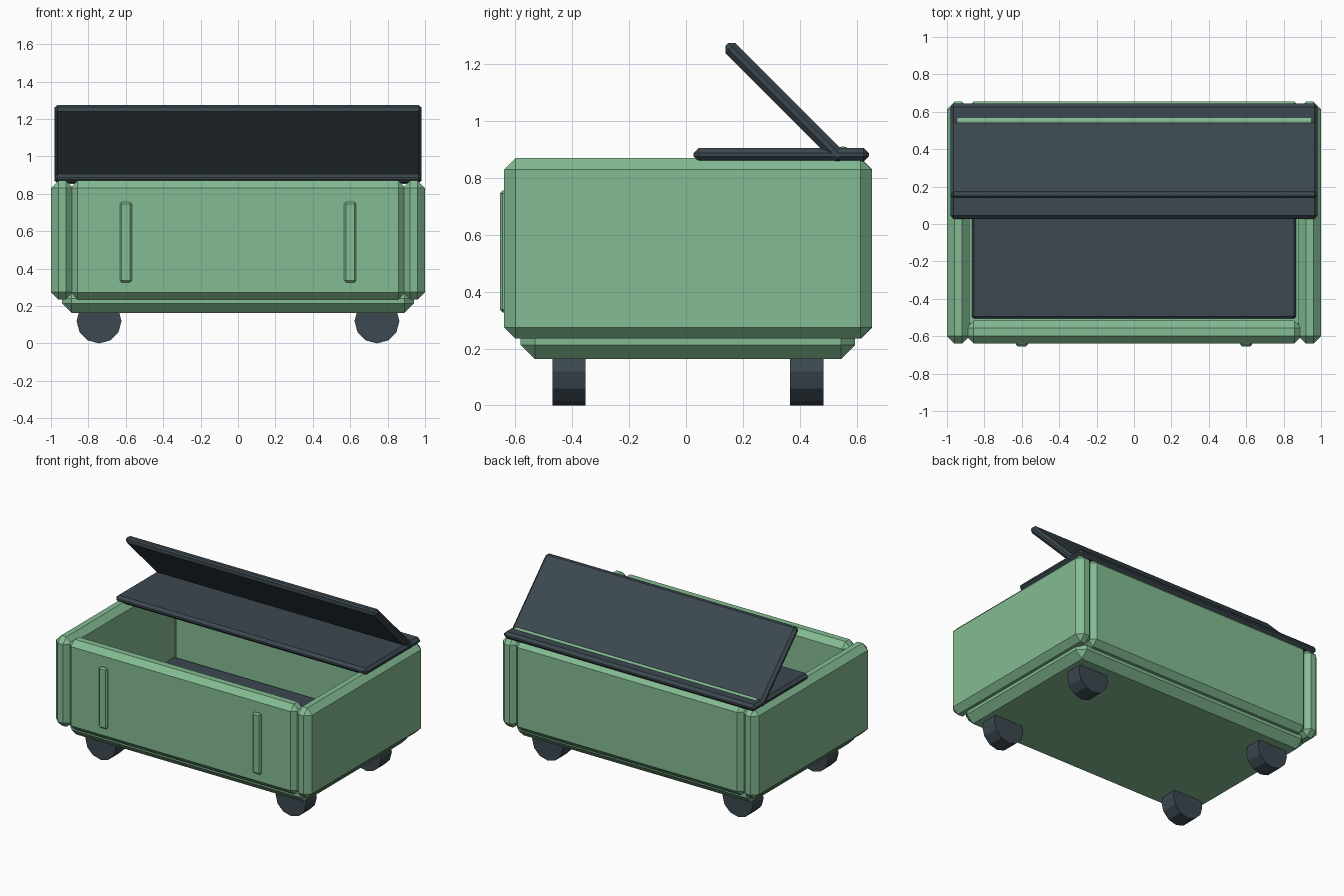
import bpy, math
from mathutils import Matrix

if "Cube" in bpy.data.objects:
    bpy.data.objects.remove(bpy.data.objects["Cube"])


def material(name, color):
    m = bpy.data.materials.new(name)
    m.diffuse_color = color
    m.use_nodes = True
    m.node_tree.nodes["Principled BSDF"].inputs["Base Color"].default_value = m.diffuse_color
    return m


GREEN = material("green_paint", (0.23, 0.50, 0.29, 1))
DARK = material("dark_slate", (0.045, 0.065, 0.08, 1))


def box(name, lo, hi, chamfer, mat, tilt=0):
    """Chamfered flat-faced box between two corners, optionally tilted about x."""
    size = [b - a for a, b in zip(lo, hi)]
    mid = [(a + b) / 2 for a, b in zip(lo, hi)]
    bpy.ops.mesh.primitive_cube_add(size=1, location=mid, rotation=(tilt, 0, 0))
    ob = bpy.context.object
    ob.name = name
    ob.data.transform(Matrix.Diagonal((*size, 1)))
    ob.data.materials.append(mat)
    bev = ob.modifiers.new("chamfer", 'BEVEL')
    bev.width = chamfer
    bev.segments = 1
    return ob


def cylinder(name, sides, radius, depth, loc, rot, mat):
    bpy.ops.mesh.primitive_cylinder_add(vertices=sides, radius=radius, depth=depth,
                                        location=loc, rotation=rot)
    ob = bpy.context.object
    ob.name = name
    ob.data.materials.append(mat)
    return ob


# base tray and dark inner floor
box("base", (-0.94, -0.582, 0.163), (0.94, 0.595, 0.29), 0.05, GREEN)
box("inner_floor", (-0.866, -0.505, 0.26), (0.866, 0.52, 0.32), 0.01, DARK)

# front and back walls
box("front_wall", (-0.895, -0.638, 0.235), (0.895, -0.517, 0.87), 0.038, GREEN)
box("back_wall", (-0.895, 0.533, 0.235), (0.895, 0.654, 0.87), 0.038, GREEN)

for side, s in (("left", -1), ("right", 1)):
    # side walls
    x0, x1 = sorted((s * 1.0, s * 0.88))
    box(side + "_wall", (x0, -0.64, 0.235), (x1, 0.654, 0.87), 0.04, GREEN)
    # raised strips on the front
    box(side + "_front_strip", (s * 0.6 - 0.032, -0.655, 0.327),
        (s * 0.6 + 0.032, -0.62, 0.756), 0.01, GREEN)
    # twelve-sided wheels
    for end, y in (("front", -0.412), ("back", 0.425)):
        cylinder(f"{end}_{side}_wheel", 12, 0.12, 0.117, (s * 0.743, y, 0.12),
                 (math.pi / 2, 0, 0), DARK)

# flat rear lid panel
box("flat_lid", (-0.982, 0.027, 0.858), (0.982, 0.643, 0.906), 0.018, DARK)

# raised lid panel, tilted up at 45 degrees from the hinge
mid_y, mid_z, half = 0.3475, 1.066, 0.288
box("raised_lid", (-0.982, mid_y - half, mid_z - 0.025),
    (0.982, mid_y + half, mid_z + 0.025), 0.018, DARK, tilt=-math.pi / 4)

# hinge rod
cylinder("hinge_rod", 12, 0.03, 1.89, (0, 0.551, 0.882), (0, math.pi / 2, 0), GREEN)
